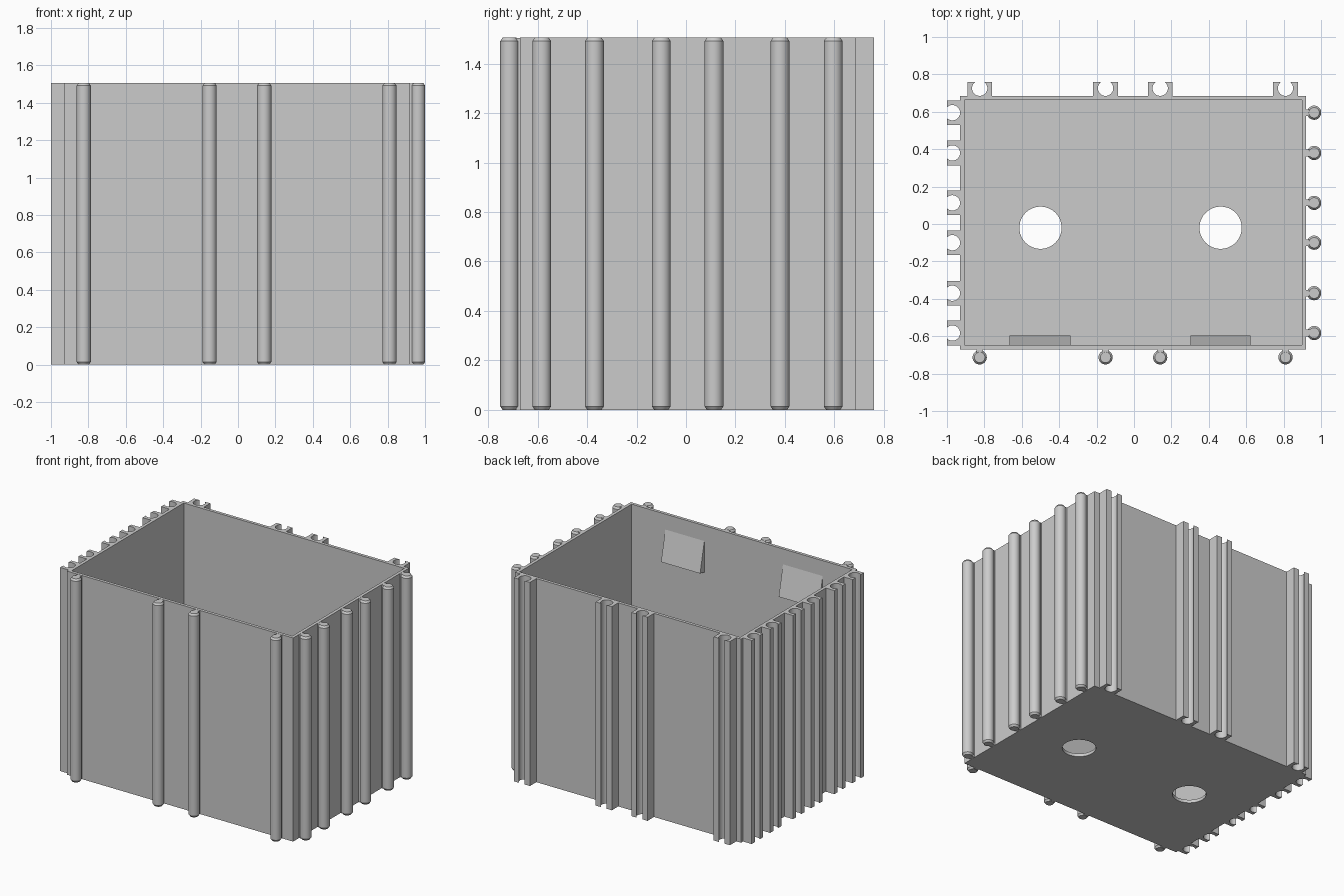
import bpy, bmesh, math
from mathutils import Matrix, Vector

cube = bpy.data.objects.get("Cube")
if cube:
    bpy.data.objects.remove(cube, do_unlink=True)

H = 1.505                                   # overall height
X0, X1, Y0, Y1 = -0.93, 0.92, -0.67, 0.685  # outer walls
WALL = 0.023
SIDE_ROWS = (0.595, 0.38, 0.113, -0.1, -0.37, -0.583)
FRONT_ROWS = (-0.825, -0.152, 0.14, 0.81)

grey = bpy.data.materials.new("light grey plastic")
grey.use_nodes = True
colour = (0.6, 0.6, 0.6, 1)
grey.diffuse_color = colour
grey.node_tree.nodes["Principled BSDF"].inputs["Base Color"].default_value = colour


def finish(name, bm, matrix=Matrix(), smooth=True):
    bmesh.ops.recalc_face_normals(bm, faces=bm.faces)
    mesh = bpy.data.meshes.new(name)
    bm.to_mesh(mesh)
    bm.free()
    mesh.transform(matrix)
    mesh.materials.append(grey)
    obj = bpy.data.objects.new(name, mesh)
    bpy.context.collection.objects.link(obj)
    if smooth:
        bpy.ops.object.select_all(action='DESELECT')
        obj.select_set(True)
        bpy.context.view_layer.objects.active = obj
        bpy.ops.object.shade_smooth_by_angle(angle=math.radians(30))
    return obj


def add_box(bm, lo, hi):
    lo, hi = Vector(lo), Vector(hi)
    m = Matrix.Translation((lo + hi) / 2) @ Matrix.Diagonal((*(hi - lo), 1))
    bmesh.ops.create_cube(bm, size=1, matrix=m)


def add_prism(bm, points, move):
    face = bm.faces.new([bm.verts.new(p) for p in points])
    new = bmesh.ops.extrude_face_region(bm, geom=[face])["geom"]
    bmesh.ops.translate(bm, vec=move, verts=[v for v in new if isinstance(v, bmesh.types.BMVert)])


def cut(obj, cutter):
    mod = obj.modifiers.new("cut", 'BOOLEAN')
    mod.operation, mod.solver, mod.object = 'DIFFERENCE', 'EXACT', cutter
    bpy.context.view_layer.objects.active = obj
    bpy.ops.object.modifier_apply(modifier=mod.name)
    bpy.data.objects.remove(cutter, do_unlink=True)


# Open bin with two round drain holes
bm = bmesh.new()
add_box(bm, (X0, Y0, 0), (X1, Y1, H))
bin_body = finish("bin_body", bm, smooth=False)
bm = bmesh.new()
add_box(bm, (X0 + WALL, Y0 + WALL, WALL), (X1 - WALL, Y1 - WALL, H + 0.1))
cut(bin_body, finish("cavity_cutter", bm, smooth=False))
for x in (-0.5, 0.463):
    bm = bmesh.new()
    bmesh.ops.create_cone(bm, cap_ends=True, segments=48, radius1=0.113, radius2=0.113,
                          depth=0.2, matrix=Matrix.Translation((x, -0.02, 0)))
    cut(bin_body, finish("hole_cutter", bm, smooth=False))
bpy.ops.object.select_all(action='DESELECT')
bin_body.select_set(True)
bpy.context.view_layer.objects.active = bin_body
bpy.ops.object.shade_smooth_by_angle(angle=math.radians(30))


# Rail: round rod with chamfered ends on a narrow neck; local +x points outward
def make_rail(name, matrix):
    bm = bmesh.new()
    rings = []
    for z, r in ((0, 0.028), (0.014, 0.038), (H - 0.014, 0.038), (H, 0.028)):
        rings.append([bm.verts.new((0.043 + r * math.cos(a), r * math.sin(a), z))
                      for a in (i * math.tau / 32 for i in range(32))])
    for low, high in zip(rings, rings[1:]):
        for i in range(32):
            j = (i + 1) % 32
            bm.faces.new((low[i], low[j], high[j], high[i]))
    bm.faces.new(rings[0])
    bm.faces.new(rings[-1])
    add_box(bm, (-0.005, -0.018, 0.001), (0.03, 0.018, H - 0.001))
    finish(name, bm, matrix)


# Socket: block with a round slot open to the outside; local +x points outward
def make_socket(name, matrix, depth):
    r, c = 0.041, 0.041
    a = math.acos((depth - c) / r)
    arc = [a + (math.tau - 2 * a) * i / 28 for i in range(29)]
    slot = [(c + r * math.cos(t), r * math.sin(t), 0) for t in arc]
    outline = slot + [(depth, -0.066, 0), (-0.002, -0.066, 0), (-0.002, 0.066, 0), (depth, 0.066, 0)]
    bm = bmesh.new()
    add_prism(bm, outline, (0, 0, H))
    finish(name, bm, matrix)


def place(x, y, degrees):
    return Matrix.Translation((x, y, 0)) @ Matrix.Rotation(math.radians(degrees), 4, 'Z')


for i, y in enumerate(SIDE_ROWS, 1):
    make_rail(f"side_rail_{i}", place(X1, y, 0))
    make_socket(f"side_socket_{i}", place(X0, y, 180), 0.07)
for i, x in enumerate(FRONT_ROWS, 1):
    make_rail(f"front_rail_{i}", place(x, Y0, -90))
    make_socket(f"back_socket_{i}", place(x, Y1, 90), 0.075)

# Sloped catches inside the front wall
inner = Y0 + WALL
for i, (x0, x1) in enumerate(((-0.665, -0.34), (0.303, 0.622)), 1):
    bm = bmesh.new()
    add_prism(bm, [(x0, inner - 0.002, 1.4), (x0, inner + 0.05, 1.17), (x0, inner - 0.002, 1.16)],
              (x1 - x0, 0, 0))
    finish(f"inner_catch_{i}", bm, smooth=False)
